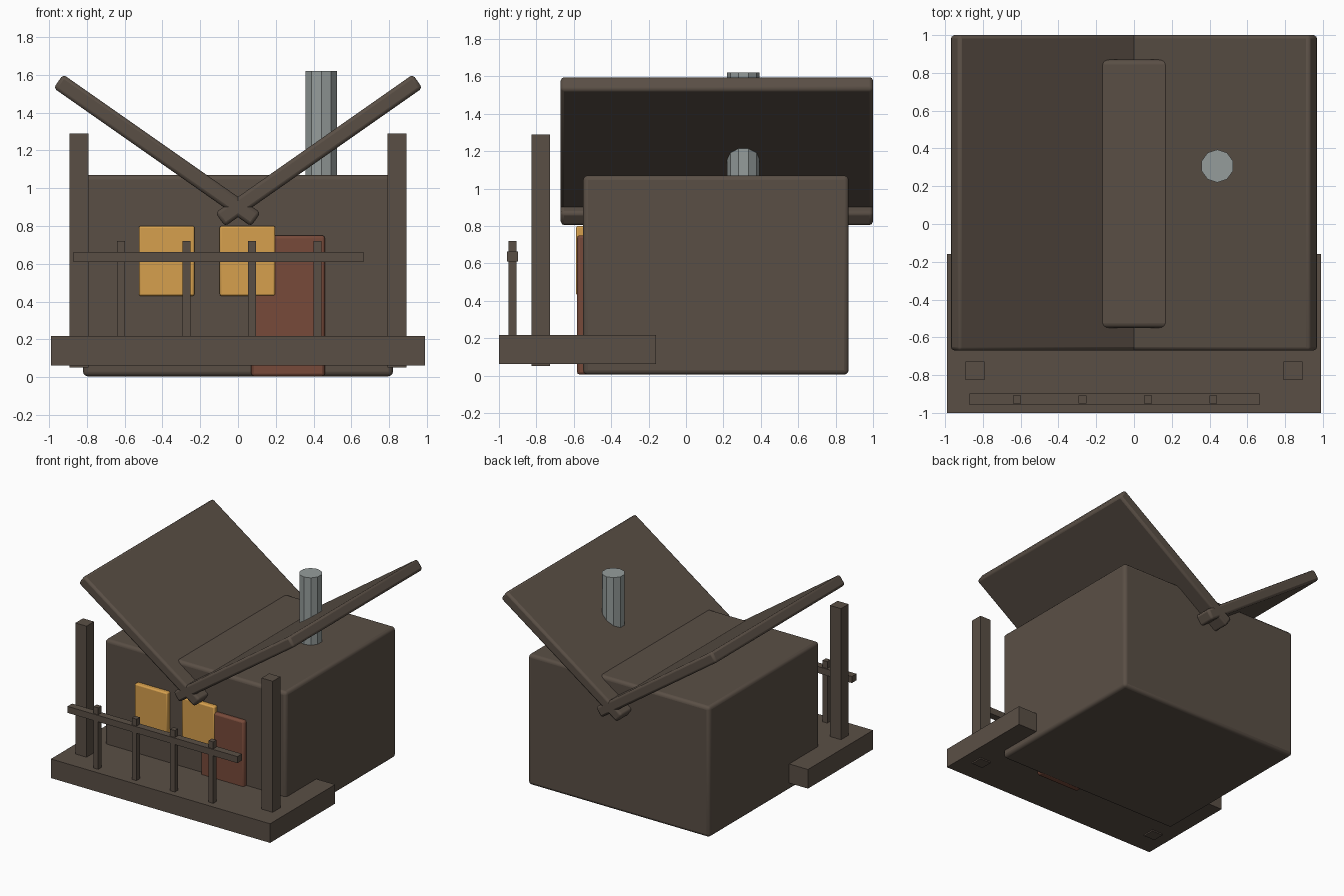
import bpy
import math

if "Cube" in bpy.data.objects:
    bpy.data.objects.remove(bpy.data.objects["Cube"])


def material(name, rgb):
    m = bpy.data.materials.new(name)
    m.diffuse_color = (*rgb, 1)
    m.use_nodes = True
    m.node_tree.nodes["Principled BSDF"].inputs["Base Color"].default_value = m.diffuse_color
    return m


BROWN = material("dark weathered wood", (0.102, 0.078, 0.060))
AMBER = material("amber window", (0.67, 0.35, 0.075))
RUST = material("red brown door", (0.185, 0.068, 0.042))
GREY = material("grey metal", (0.30, 0.335, 0.33))


def box(name, x, y, z, mat, bevel=0.0, segments=2, tilt=0.0):
    """Box from (min, max) ranges, optionally bevelled and tilted about y."""
    r = (x, y, z)
    bpy.ops.mesh.primitive_cube_add(size=1, location=[(a + b) / 2 for a, b in r])
    o = bpy.context.object
    o.name = name
    o.scale = [b - a for a, b in r]
    bpy.ops.object.transform_apply(location=False, rotation=False, scale=True)
    o.rotation_euler.y = tilt
    o.data.materials.append(mat)
    if bevel:
        b = o.modifiers.new("bevel", 'BEVEL')
        b.width = bevel
        b.segments = segments
        bpy.ops.object.shade_smooth_by_angle(angle=math.radians(50))
    return o


# Cabin body
box("cabin_body", (-0.82, 0.82), (-0.55, 0.87), (0.005, 1.07), BROWN, 0.025, 3)

# Inverted (butterfly) roof panels, crossing at the valley
LENGTH, THICK = 1.275, 0.088
for side, label in ((-1, "left"), (1, "right")):
    cx = side * 0.428
    box(f"{label}_roof_panel", (cx - LENGTH / 2, cx + LENGTH / 2), (-0.67, 1.0),
        (1.2 - THICK / 2, 1.2 + THICK / 2), BROWN, 0.018, 2,
        -side * math.radians(35))

# Chimney pipe
bpy.ops.mesh.primitive_cylinder_add(vertices=10, radius=0.087, depth=0.72,
                                    location=(0.441, 0.307, 1.26))
bpy.context.object.name = "chimney_pipe"
bpy.context.object.data.materials.append(GREY)

# Door and windows
box("door", (0.07, 0.46), (-0.583, -0.52), (0.005, 0.75), RUST, 0.015)
for i, (a, b) in enumerate(((-0.525, -0.23), (-0.097, 0.197))):
    box(f"window_{i + 1}", (a, b), (-0.588, -0.53), (0.43, 0.80), AMBER, 0.01)

# Porch deck and tall posts
box("porch_deck", (-0.99, 0.99), (-1.0, -0.16), (0.062, 0.218), BROWN)
for side, label in ((-1, "left"), (1, "right")):
    cx = side * 0.841
    box(f"{label}_porch_post", (cx - 0.05, cx + 0.05), (-0.825, -0.727),
        (0.052, 1.288), BROWN)

# Porch railing, offset to the left
box("railing_bar", (-0.87, 0.665), (-0.957, -0.898), (0.61, 0.663), BROWN)
for i in range(4):
    cx = -0.62 + i * 0.3465
    box(f"railing_baluster_{i + 1}", (cx - 0.021, cx + 0.021), (-0.949, -0.907),
        (0.2, 0.72), BROWN)
